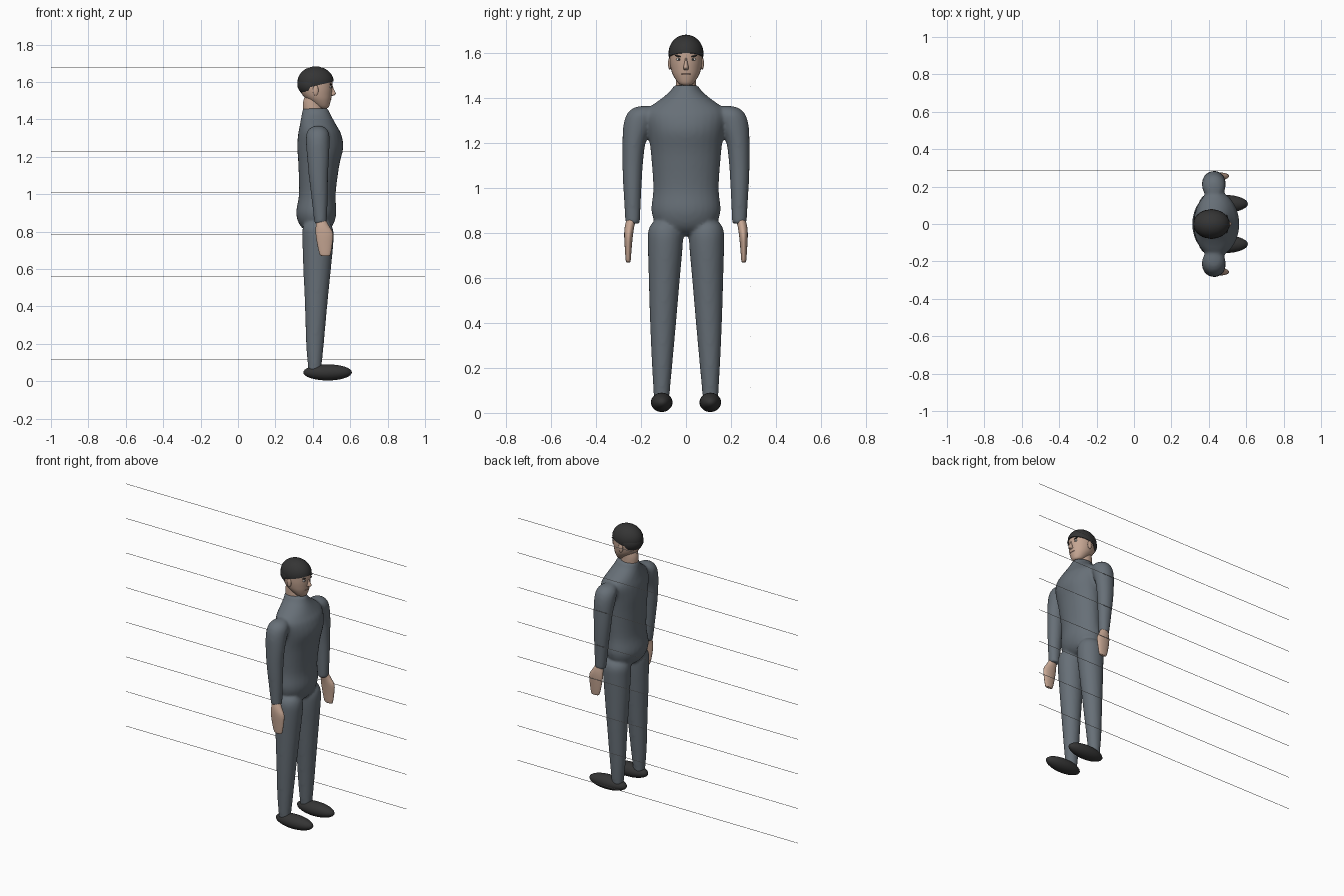
import bpy, bmesh, math
from mathutils import Vector

cube = bpy.data.objects.get("Cube")
if cube:
    bpy.data.objects.remove(cube)


def material(name, rgb):
    m = bpy.data.materials.new(name)
    m.use_nodes = True
    m.diffuse_color = (*rgb, 1)
    m.node_tree.nodes["Principled BSDF"].inputs["Base Color"].default_value = (*rgb, 1)
    return m


SUIT = material("slate_suit", (0.135, 0.16, 0.185))
SKIN = material("skin", (0.56, 0.38, 0.29))
DARK = material("charcoal", (0.035, 0.035, 0.035))
WHITE = material("eye_white", (0.8, 0.8, 0.78))
LIP = material("lip", (0.36, 0.22, 0.18))
LINE = material("pale_line", (0.7, 0.7, 0.7))


def finish(name, bm, mat):
    bmesh.ops.recalc_face_normals(bm, faces=bm.faces)
    me = bpy.data.meshes.new(name)
    bm.to_mesh(me)
    bm.free()
    ob = bpy.data.objects.new(name, me)
    bpy.context.collection.objects.link(ob)
    me.materials.append(mat)
    bpy.ops.object.select_all(action="DESELECT")
    ob.select_set(True)
    bpy.context.view_layer.objects.active = ob
    bpy.ops.object.shade_smooth_by_angle(angle=math.radians(50))
    return ob


def spline(rows, steps=4):
    """Catmull-Rom smoothing of a list of cross-section rows."""
    v = [Vector(r) for r in rows]
    v = [v[0]] + v + [v[-1]]
    out = []
    for a, b, c, d in zip(v, v[1:], v[2:], v[3:]):
        for i in range(steps):
            t = i / steps
            out.append(0.5 * (2 * b + (c - a) * t + (2 * a - 5 * b + 4 * c - d) * t ** 2
                              + (3 * b - a - 3 * c + d) * t ** 3))
    return out + [v[-1]]


def loft(name, rows, mat, side=1, seg=28):
    """Stack ellipses; each row is z, back x, front x, low y, high y."""
    bm = bmesh.new()
    rings = []
    for z, x0, x1, y0, y1 in spline(rows):
        ring = []
        for i in range(seg):
            a = math.tau * i / seg
            ring.append(bm.verts.new(((x0 + x1) / 2 + (x1 - x0) / 2 * math.cos(a),
                                      side * ((y0 + y1) / 2 + (y1 - y0) / 2 * math.sin(a)), z)))
        rings.append(ring)
    for r, s in zip(rings, rings[1:]):
        for i in range(seg):
            j = (i + 1) % seg
            bm.faces.new((r[i], r[j], s[j], s[i]))
    bm.faces.new(rings[0])
    bm.faces.new(rings[-1])
    return finish(name, bm, mat)


def ball(name, centre, radii, mat, tilt=0, cut=None):
    """Ellipsoid, optionally rolled about x or cut off below a plane."""
    bm = bmesh.new()
    bmesh.ops.create_uvsphere(bm, u_segments=28, v_segments=16, radius=1)
    bmesh.ops.scale(bm, vec=radii, verts=bm.verts)
    c, s = math.cos(tilt), math.sin(tilt)
    for v in bm.verts:
        x, y, z = v.co
        v.co = Vector(centre) + Vector((x, y * c - z * s, y * s + z * c))
    if cut:
        geom = bm.verts[:] + bm.edges[:] + bm.faces[:]
        res = bmesh.ops.bisect_plane(bm, geom=geom, plane_co=cut[0], plane_no=cut[1], clear_inner=True)
        edges = [e for e in res["geom_cut"] if isinstance(e, bmesh.types.BMEdge)]
        bmesh.ops.edgeloop_fill(bm, edges=edges)
    return finish(name, bm, mat)


def sym(rows):
    return [(z, a, b, -w, w) for z, a, b, w in rows]


# Torso from crotch to collar
suit = [loft("suit", sym([
    (0.79, 0.40, 0.44, 0.02), (0.80, 0.37, 0.475, 0.07), (0.835, 0.33, 0.508, 0.13),
    (0.90, 0.311, 0.526, 0.154), (1.0, 0.326, 0.522, 0.146), (1.15, 0.323, 0.541, 0.156),
    (1.25, 0.317, 0.563, 0.168), (1.32, 0.321, 0.552, 0.178), (1.36, 0.329, 0.531, 0.16),
    (1.40, 0.336, 0.509, 0.108), (1.43, 0.341, 0.493, 0.072), (1.458, 0.345, 0.481, 0.053)]), SUIT)]

# Neck and head
loft("neck", sym([(1.42, 0.352, 0.46, 0.045), (1.485, 0.347, 0.45, 0.045), (1.53, 0.36, 0.45, 0.045)]), SKIN)
loft("head", sym([
    (1.457, 0.44, 0.47, 0.012), (1.466, 0.42, 0.485, 0.033), (1.50, 0.375, 0.496, 0.056),
    (1.53, 0.345, 0.501, 0.067), (1.57, 0.328, 0.505, 0.073), (1.62, 0.33, 0.503, 0.071),
    (1.65, 0.35, 0.48, 0.055), (1.665, 0.40, 0.43, 0.015)]), SKIN)
loft("nose", sym([
    (1.526, 0.49, 0.508, 0.008), (1.532, 0.485, 0.52, 0.012), (1.541, 0.485, 0.523, 0.011),
    (1.56, 0.485, 0.513, 0.007), (1.585, 0.485, 0.504, 0.005)]), SKIN)
ball("mouth", (0.495, 0, 1.508), (0.005, 0.022, 0.003), LIP)

# Hair cap and the fuller part at the nape
ball("hair", (0.415, 0, 1.600), (0.097, 0.078, 0.083), DARK,
     cut=((0.51, 0, 1.602), (-0.24, 0, 1)))
ball("back_hair", (0.405, 0, 1.586), (0.088, 0.077, 0.068), DARK,
     cut=((0.385, 0, 1.57), (-1, 0, 0.5)))

for tag, s in (("left", 1), ("right", -1)):
    # Face details
    ball(tag + "_ear", (0.415, s * 0.072, 1.555), (0.015, 0.008, 0.028), SKIN)
    ball(tag + "_eye", (0.494, s * 0.032, 1.573), (0.006, 0.012, 0.006), WHITE)
    ball(tag + "_iris", (0.498, s * 0.031, 1.573), (0.004, 0.005, 0.005), DARK)
    ball(tag + "_eyebrow", (0.496, s * 0.033, 1.587), (0.006, 0.017, 0.0035), DARK, tilt=s * 0.2)

    # Sleeve with rounded shoulder
    suit.append(loft(tag + "_arm", [
        (0.842, 0.412, 0.472, 0.209, 0.268), (0.85, 0.408, 0.475, 0.205, 0.27),
        (1.0, 0.39, 0.48, 0.198, 0.279), (1.1, 0.378, 0.482, 0.192, 0.283),
        (1.2, 0.369, 0.487, 0.18, 0.283), (1.28, 0.363, 0.49, 0.15, 0.279),
        (1.33, 0.368, 0.486, 0.135, 0.263), (1.357, 0.39, 0.464, 0.14, 0.234),
        (1.366, 0.42, 0.434, 0.165, 0.20)], SUIT, s))

    # Flat tapering hand
    loft(tag + "_hand", [
        (0.67, 0.45, 0.485, 0.25, 0.265), (0.678, 0.437, 0.495, 0.246, 0.268),
        (0.73, 0.424, 0.504, 0.242, 0.272), (0.79, 0.415, 0.508, 0.236, 0.275),
        (0.83, 0.416, 0.487, 0.23, 0.272), (0.87, 0.418, 0.465, 0.22, 0.262)], SKIN, s)

    # Trouser leg
    suit.append(loft(tag + "_leg", [
        (0.05, 0.376, 0.444, 0.076, 0.142), (0.2, 0.364, 0.459, 0.062, 0.151),
        (0.4, 0.358, 0.477, 0.044, 0.16), (0.6, 0.349, 0.497, 0.027, 0.166),
        (0.75, 0.344, 0.511, 0.014, 0.17), (0.81, 0.344, 0.509, 0.016, 0.168),
        (0.845, 0.36, 0.49, 0.04, 0.15), (0.86, 0.40, 0.45, 0.075, 0.115)], SUIT, s))
    ball(tag + "_shoe", (0.479, s * 0.108, 0.047), (0.13, 0.048, 0.043), DARK)

# Fuse torso, sleeves and legs into one softly blended suit
bpy.ops.object.select_all(action="DESELECT")
for part in suit:
    part.select_set(True)
bpy.context.view_layer.objects.active = suit[0]
bpy.ops.object.join()
fuse = suit[0].modifiers.new("fuse", "REMESH")
fuse.mode = "VOXEL"
fuse.voxel_size = 0.009
fuse.use_smooth_shade = True
blend = suit[0].modifiers.new("blend", "SMOOTH")
blend.factor = 0.5
blend.iterations = 7

# Thin horizontal height lines beside the figure
for i in range(8):
    bm = bmesh.new()
    bmesh.ops.create_cube(bm, size=1)
    bmesh.ops.scale(bm, vec=(2, 0.002, 0.002), verts=bm.verts)
    bmesh.ops.translate(bm, vec=(0, 0.288, 0.115 + i * 0.223), verts=bm.verts)
    finish("height_line_%d" % (i + 1), bm, LINE)
